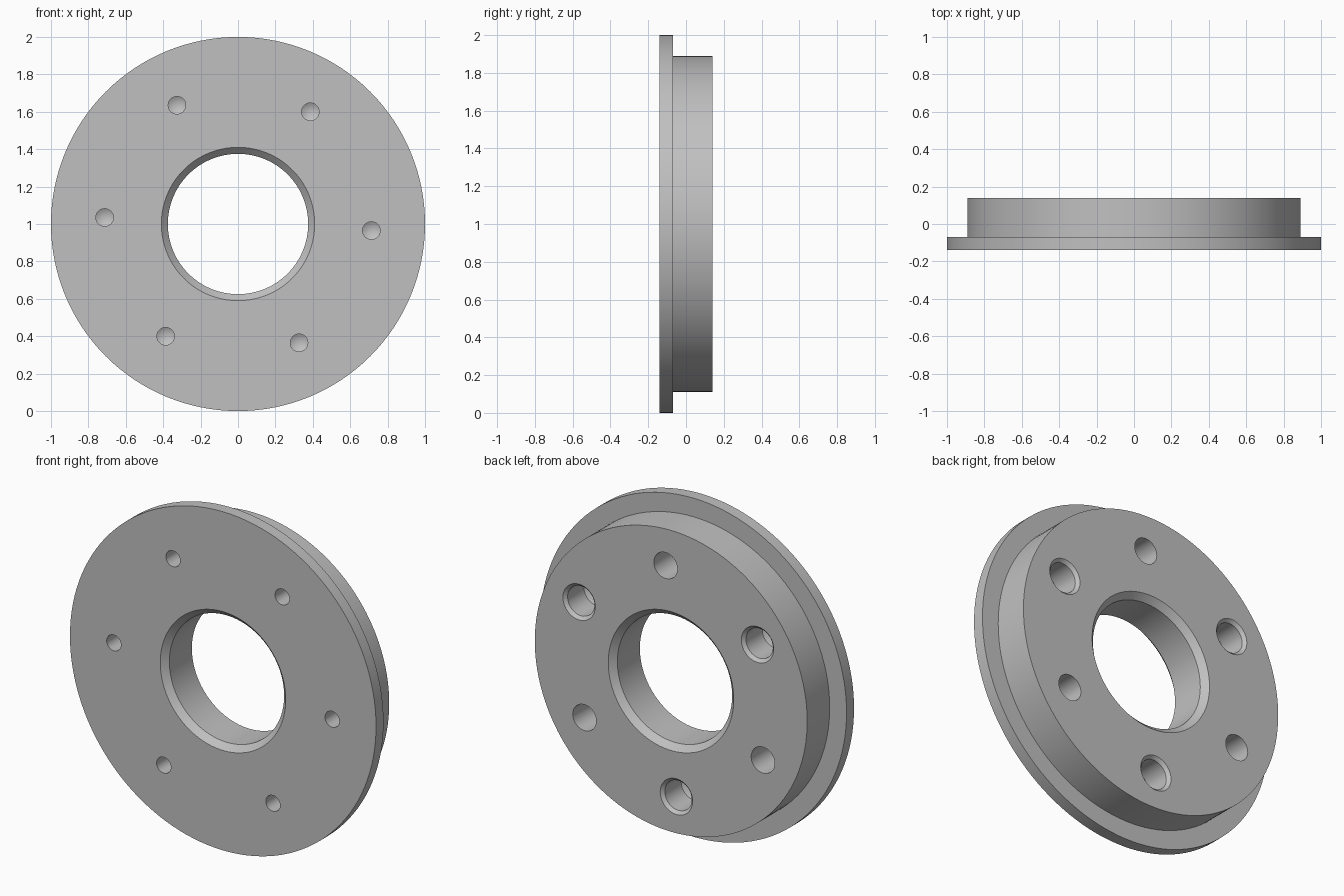
import bpy
import bmesh
from math import cos, sin, pi, radians

default = bpy.data.objects.get("Cube")
if default:
    bpy.data.objects.remove(default, do_unlink=True)

FRONT, STEP, BACK = -0.14, -0.07, 0.14

steel = bpy.data.materials.new("grey_metal")
steel.use_nodes = True
GREY = (0.53, 0.53, 0.53, 1)
steel.diffuse_color = GREY
steel.node_tree.nodes["Principled BSDF"].inputs["Base Color"].default_value = GREY


def lathe(bm, profile, segments, x=0, z=1, closed=False):
    """Turn a (radius, y) profile about an axis parallel to y."""
    rings = []
    for r, y in profile:
        if r == 0:
            rings.append([bm.verts.new((x, y, z))] * segments)
        else:
            rings.append([bm.verts.new((x + r * cos(2 * pi * i / segments), y,
                                        z + r * sin(2 * pi * i / segments)))
                          for i in range(segments)])
    pairs = list(zip(rings, rings[1:]))
    if closed:
        pairs.append((rings[-1], rings[0]))
    for a, b in pairs:
        for i in range(segments):
            j = (i + 1) % segments
            corners = list(dict.fromkeys((a[i], a[j], b[j], b[i])))
            bm.faces.new(corners)


def finish(bm, name):
    bmesh.ops.recalc_face_normals(bm, faces=bm.faces)
    mesh = bpy.data.meshes.new(name)
    bm.to_mesh(mesh)
    bm.free()
    mesh.materials.append(steel)
    obj = bpy.data.objects.new(name, mesh)
    bpy.context.collection.objects.link(obj)
    return obj


def drill(bm, radius, depth, side, pitch, angle, chamfer=0):
    """Blind drilled hole with a conical end; side is -1 front, 1 back."""
    face = FRONT if side < 0 else BACK
    mouth = radius + chamfer
    profile = [(0, face + side * 0.05), (mouth, face + side * 0.05), (mouth, face)]
    if chamfer:
        profile.append((radius, face - side * chamfer))
    profile += [(radius, face - side * depth), (0, face - side * (depth + radius * 0.58))]
    a = radians(angle)
    lathe(bm, profile, 32, pitch * cos(a), 1 + pitch * sin(a))


# Flanged ring with a bore chamfered at both ends
bm = bmesh.new()
lathe(bm, [(0.41, FRONT), (1, FRONT), (1, STEP), (0.89, STEP), (0.89, BACK),
           (0.41, BACK), (0.375, BACK - 0.035), (0.375, FRONT + 0.035)], 128, closed=True)
ring = finish(bm, "flanged_ring")

# Six small front holes, and alternating plain and chamfered back holes
bm = bmesh.new()
for k in range(6):
    drill(bm, 0.047, 0.13, -1, 0.714, 60 * k - 2.8)
    if k % 2:
        drill(bm, 0.077, 0.2, 1, 0.674, 60 * k + 27)
    else:
        drill(bm, 0.088, 0.17, 1, 0.674, 60 * k + 27, chamfer=0.018)
cutter = finish(bm, "hole_cutter")
cutter.hide_render = True

cut = ring.modifiers.new("holes", 'BOOLEAN')
cut.operation = 'DIFFERENCE'
cut.solver = 'EXACT'
cut.object = cutter

bpy.ops.object.select_all(action='DESELECT')
ring.select_set(True)
bpy.context.view_layer.objects.active = ring
bpy.ops.object.modifier_apply(modifier=cut.name)
bpy.data.objects.remove(cutter, do_unlink=True)
bpy.ops.object.shade_smooth_by_angle(angle=radians(25))
